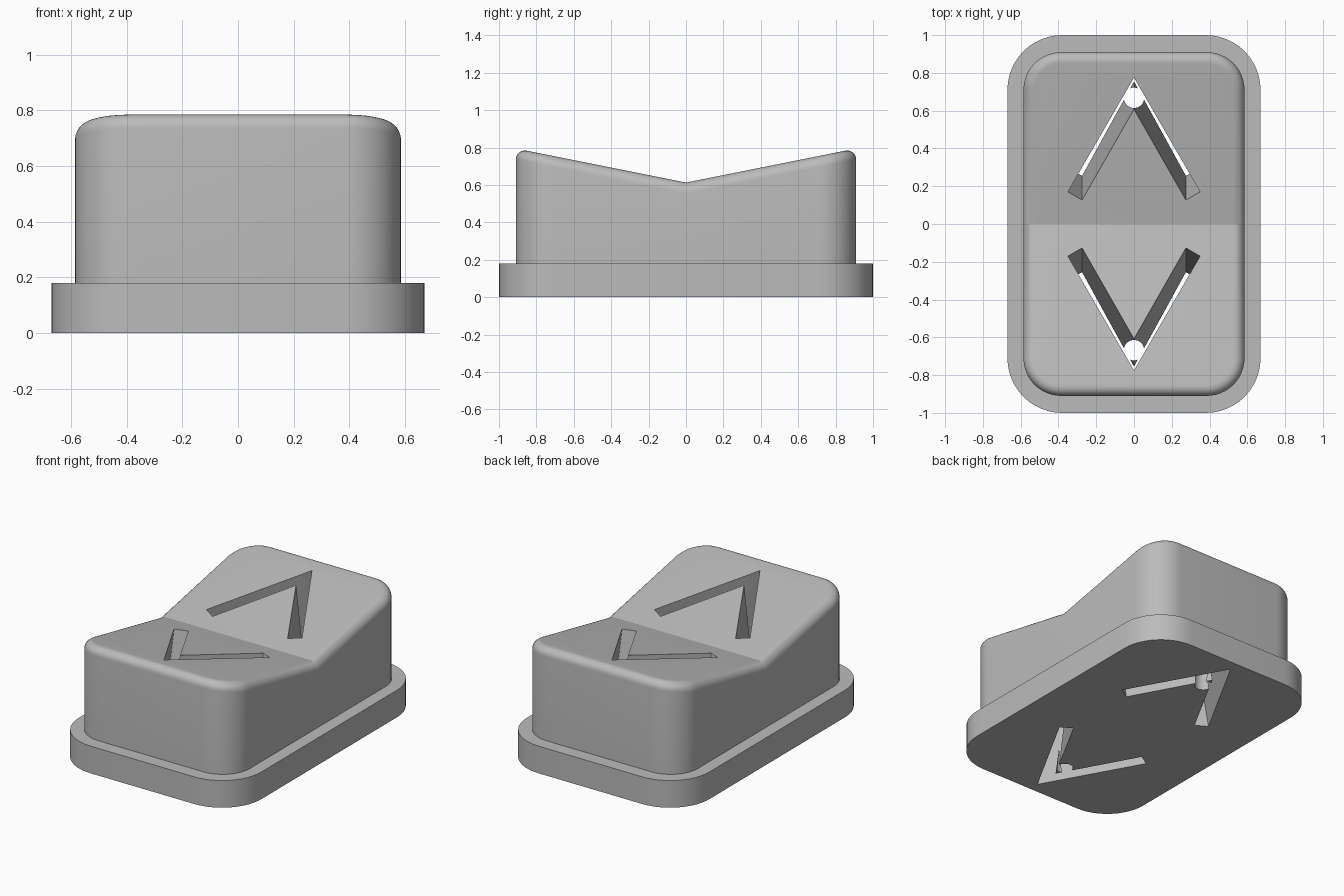
import bpy
import bmesh
from math import cos, sin, pi, sqrt, atan
from mathutils import Vector

cube = bpy.data.objects.get("Cube")
if cube:
    bpy.data.objects.remove(cube, do_unlink=True)

grey = bpy.data.materials.new("plain grey")
grey.use_nodes = True
colour = (0.5, 0.5, 0.5, 1)
grey.diffuse_color = colour
grey.node_tree.nodes["Principled BSDF"].inputs["Base Color"].default_value = colour

SLOPE, VALLEY, FILLET, ARC = 0.2, 0.613, 0.06, 12


def top_height(y):
    return VALLEY + SLOPE * abs(y)


def outline(hx, hy, r):
    """Rounded rectangle, starting at (hx, 0), with a point at y = 0 on both sides."""
    pts = [(hx, 0)]
    for k, (sx, sy) in enumerate(((1, 1), (-1, 1), (-1, -1), (1, -1))):
        if k == 2:
            pts.append((-hx, 0))
        for i in range(ARC + 1):
            a = (k + i / ARC) * pi / 2
            pts.append((sx * (hx - r) + r * cos(a), sy * (hy - r) + r * sin(a)))
    return pts


def make_object(name, bm):
    bmesh.ops.recalc_face_normals(bm, faces=bm.faces)
    mesh = bpy.data.meshes.new(name)
    bm.to_mesh(mesh)
    bm.free()
    mesh.materials.append(grey)
    obj = bpy.data.objects.new(name, mesh)
    bpy.context.collection.objects.link(obj)
    return obj


def bridge(bm, a, b):
    n = len(a)
    for i in range(n):
        j = (i + 1) % n
        bm.faces.new((a[i], a[j], b[j], b[i]))


# Button cap: flange, straight walls, filleted rim and V-shaped top
bm = bmesh.new()
flange = outline(0.67, 1.0, 0.29)
foot = outline(0.585, 0.91, 0.2)
loops = [[(x, y, z) for x, y in flange] for z in (0, 0.18)]
loops.append([(x, y, 0.18) for x, y in foot])
STEPS = 8
for s in range(STEPS + 1):
    a = s / STEPS * pi / 2
    d = FILLET * (1 - cos(a))
    ring = outline(0.585 - d, 0.91 - d, 0.2 - d)
    loops.append([(x, y, top_height(y) - FILLET * (1 - sin(a))) for x, y in ring])
rings = [[bm.verts.new(p) for p in loop] for loop in loops]
for lower, upper in zip(rings, rings[1:]):
    bridge(bm, lower, upper)
bm.faces.new(rings[0])
rim = rings[-1]
half = len(rim) // 2
bm.faces.new(rim[:half + 1])
bm.faces.new(rim[half:] + rim[:1])
cap = make_object("button_cap", bm)


# Arrow slots run square to each sloping half; a round bore opens the arrow tip
def arrow_cutter(name, side):
    shape = [(0, 0.775), (-0.35, 0.17), (-0.275, 0.127),
             (0, 0.608), (0.275, 0.127), (0.35, 0.17)]
    normal = Vector((0, -SLOPE * side, 1)).normalized()
    bm = bmesh.new()
    ends = []
    for shift in (0.1, -1.0):
        ends.append([bm.verts.new(Vector((x, side * y, top_height(y))) + normal * shift)
                     for x, y in shape])
    bridge(bm, *ends)
    for end in ends:
        bm.faces.new(end)
    return make_object(name, bm)


def bore_cutter(name, side):
    bm = bmesh.new()
    bmesh.ops.create_cone(bm, cap_ends=True, segments=32, radius1=0.054,
                          radius2=0.054, depth=2)
    bmesh.ops.translate(bm, verts=bm.verts, vec=(0, side * 0.668, 0.3))
    return make_object(name, bm)


cutters = []
for word, side in (("back", 1), ("front", -1)):
    cutters.append(arrow_cutter(word + "_arrow_cutter", side))
    cutters.append(bore_cutter(word + "_bore_cutter", side))

bpy.context.view_layer.objects.active = cap
for cutter in cutters:
    mod = cap.modifiers.new("cut", "BOOLEAN")
    mod.operation = "DIFFERENCE"
    mod.solver = "EXACT"
    mod.object = cutter
    bpy.ops.object.modifier_apply(modifier=mod.name)
for cutter in cutters:
    bpy.data.objects.remove(cutter, do_unlink=True)

bpy.ops.object.select_all(action="DESELECT")
cap.select_set(True)
bpy.ops.object.shade_smooth_by_angle(angle=pi / 9)
